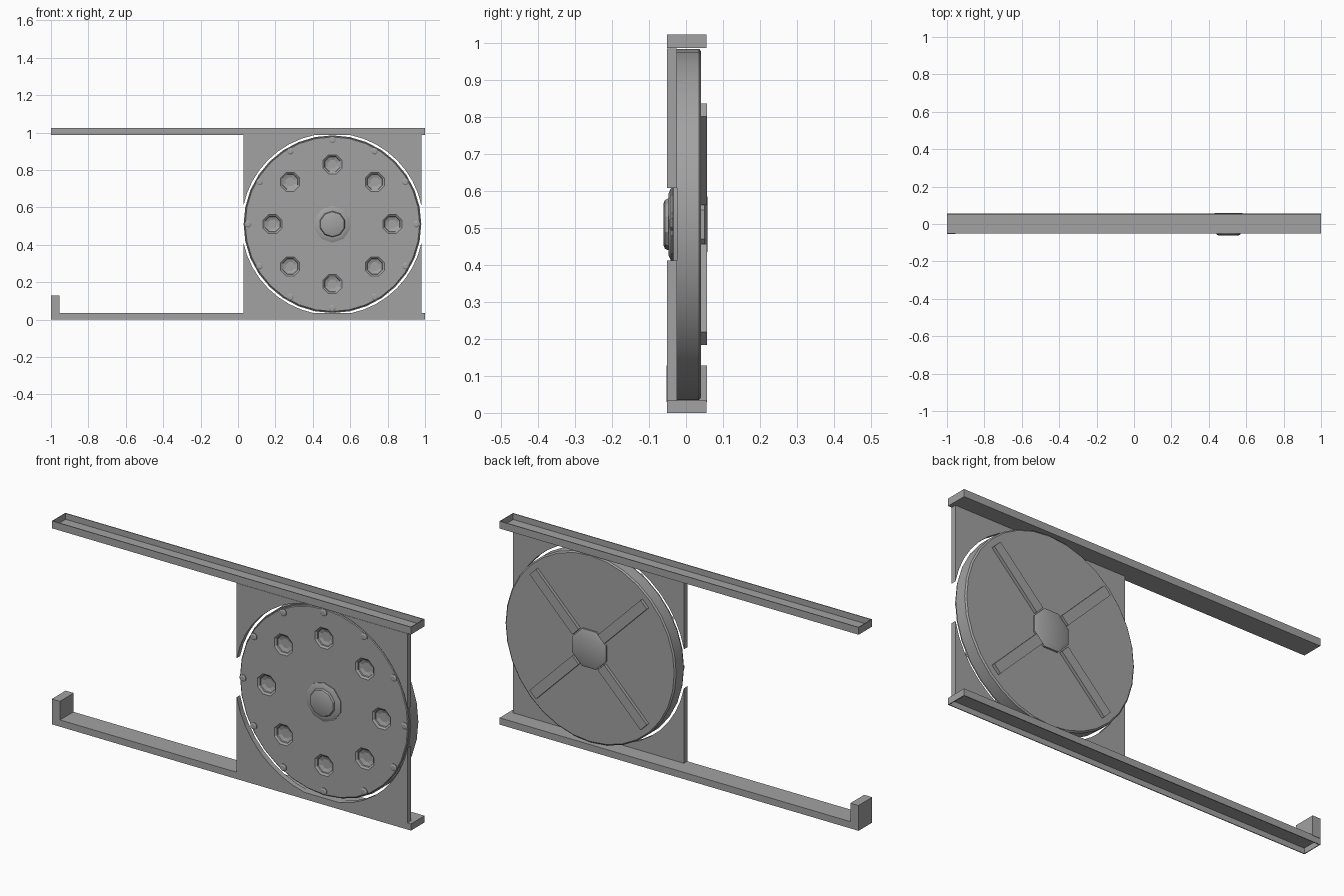
import bpy, bmesh, math
from mathutils import Matrix, Vector

if "Cube" in bpy.data.objects:
    bpy.data.objects.remove(bpy.data.objects["Cube"])

grey = bpy.data.materials.new("steel grey")
grey.diffuse_color = (0.36, 0.36, 0.36, 1)
grey.use_nodes = True
grey.node_tree.nodes["Principled BSDF"].inputs["Base Color"].default_value = grey.diffuse_color
CX, CZ = 0.505, 0.51          # centre of the round door


def finish(name, bm, smooth=None):
    bmesh.ops.recalc_face_normals(bm, faces=bm.faces)
    me = bpy.data.meshes.new(name)
    bm.to_mesh(me)
    bm.free()
    me.materials.append(grey)
    ob = bpy.data.objects.new(name, me)
    bpy.context.collection.objects.link(ob)
    if smooth:
        bpy.ops.object.select_all(action='DESELECT')
        ob.select_set(True)
        bpy.context.view_layer.objects.active = ob
        bpy.ops.object.shade_smooth_by_angle(angle=math.radians(smooth))
    return ob


def add_box(bm, x0, x1, y0, y1, z0, z1, turn=Matrix()):
    size = Matrix.Diagonal((x1 - x0, y1 - y0, z1 - z0, 1))
    mid = Matrix.Translation(((x0 + x1) / 2, (y0 + y1) / 2, (z0 + z1) / 2))
    bmesh.ops.create_cube(bm, size=1, matrix=turn @ mid @ size)


def add_lathe(bm, profile, sides, x=CX, z=CZ, phase=0.5):
    """Closed turned solid about the y axis; profile is (radius, y)."""
    rings = []
    for r, y in profile:
        angles = [2 * math.pi * (i + phase) / sides for i in range(sides)]
        rings.append([bm.verts.new((x + r * math.cos(a), y, z + r * math.sin(a))) for a in angles])
    for a, b in zip(rings, rings[1:]):
        for i in range(sides):
            j = (i + 1) % sides
            bm.faces.new((a[i], a[j], b[j], b[i]))
    bm.faces.new(rings[0])
    bm.faces.new(rings[-1])


def around(count, radius):
    for i in range(count):
        a = 2 * math.pi * i / count
        yield CX + radius * math.cos(a), CZ + radius * math.sin(a)


# Channel rails: the upper one opens upward, the lower one opens downward
def rail(name, z0, z1, floor_z0, floor_z1):
    t, ya, yb = 0.004, -0.052, 0.055
    bm = bmesh.new()
    add_box(bm, -1, 1, ya, yb, floor_z0, floor_z1)
    add_box(bm, -1, 1, ya, ya + t, z0, z1)
    add_box(bm, -1, 1, yb - t, yb, z0, z1)
    add_box(bm, -1, -1 + t, ya, yb, z0, z1)
    add_box(bm, 1 - t, 1, ya, yb, z0, z1)
    return finish(name, bm)


rail("top_rail", 0.987, 1.024, 0.987, 0.994)
rail("bottom_rail", 0, 0.034, 0.027, 0.034)

# Stop block at the free end of the lower rail
bm = bmesh.new()
add_box(bm, -1, -0.955, -0.053, 0.057, 0.03, 0.128)
finish("end_stop", bm)

# Four corner plates framing the round opening
bm = bmesh.new()
half, R = 0.476, 0.486
a0 = math.acos(half / R)
for sx in (-1, 1):
    for sz in (-1, 1):
        pts = [(half, half)]
        for i in range(9):
            a = a0 + (math.pi / 2 - 2 * a0) * i / 8
            pts.append((R * math.cos(a), R * math.sin(a)))
        face = bm.faces.new([bm.verts.new((CX + sx * x, -0.052, CZ + sz * z)) for x, z in pts])
        ext = bmesh.ops.extrude_face_region(bm, geom=[face], use_keep_orig=True)
        moved = [v for v in ext["geom"] if isinstance(v, bmesh.types.BMVert)]
        bmesh.ops.translate(bm, verts=moved, vec=Vector((0, 0.027, 0)))
finish("frame_corners", bm)

# Round door with a slightly smaller front plate and bevelled back
bm = bmesh.new()
add_lathe(bm, [(0.466, -0.037), (0.470, -0.034), (0.470, -0.025), (0.475, -0.025),
               (0.475, 0.035), (0.468, 0.041)], 32, phase=0)
door = finish("round_door", bm, 30)

# Eight dished octagonal recesses
bm = bmesh.new()
for x, z in around(8, 0.32):
    add_lathe(bm, [(0.058, -0.040), (0.055, -0.037), (0.045, -0.030),
                   (0.043, -0.024), (0.025, -0.018)], 8, x, z)
cutter = finish("recess_cutter", bm)
cutter.hide_render = True
cutter.hide_viewport = True
cut = door.modifiers.new("recesses", 'BOOLEAN')
cut.object = cutter
cut.solver = 'EXACT'

# Twelve rim bolts
bm = bmesh.new()
for x, z in around(12, 0.45):
    add_lathe(bm, [(0.018, -0.034), (0.018, -0.041), (0.011, -0.045)], 8, x, z)
finish("rim_bolts", bm, 30)

# Stepped front hub
bm = bmesh.new()
add_lathe(bm, [(0.098, -0.034), (0.098, -0.041), (0.082, -0.048), (0.070, -0.048),
               (0.066, -0.057), (0.056, -0.061)], 10)
finish("front_hub", bm, 30)

# Back hub and four diagonal locking bars
bm = bmesh.new()
add_lathe(bm, [(0.102, 0.038), (0.102, 0.050), (0.080, 0.058)], 8)
finish("back_hub", bm, 30)

bm = bmesh.new()
for i in range(4):
    turn = Matrix.Translation((CX, 0, CZ)) @ Matrix.Rotation(math.pi / 4 + i * math.pi / 2, 4, 'Y')
    add_box(bm, 0.10, 0.437, 0.038, 0.057, -0.025, 0.025, turn)
finish("locking_bars", bm)
